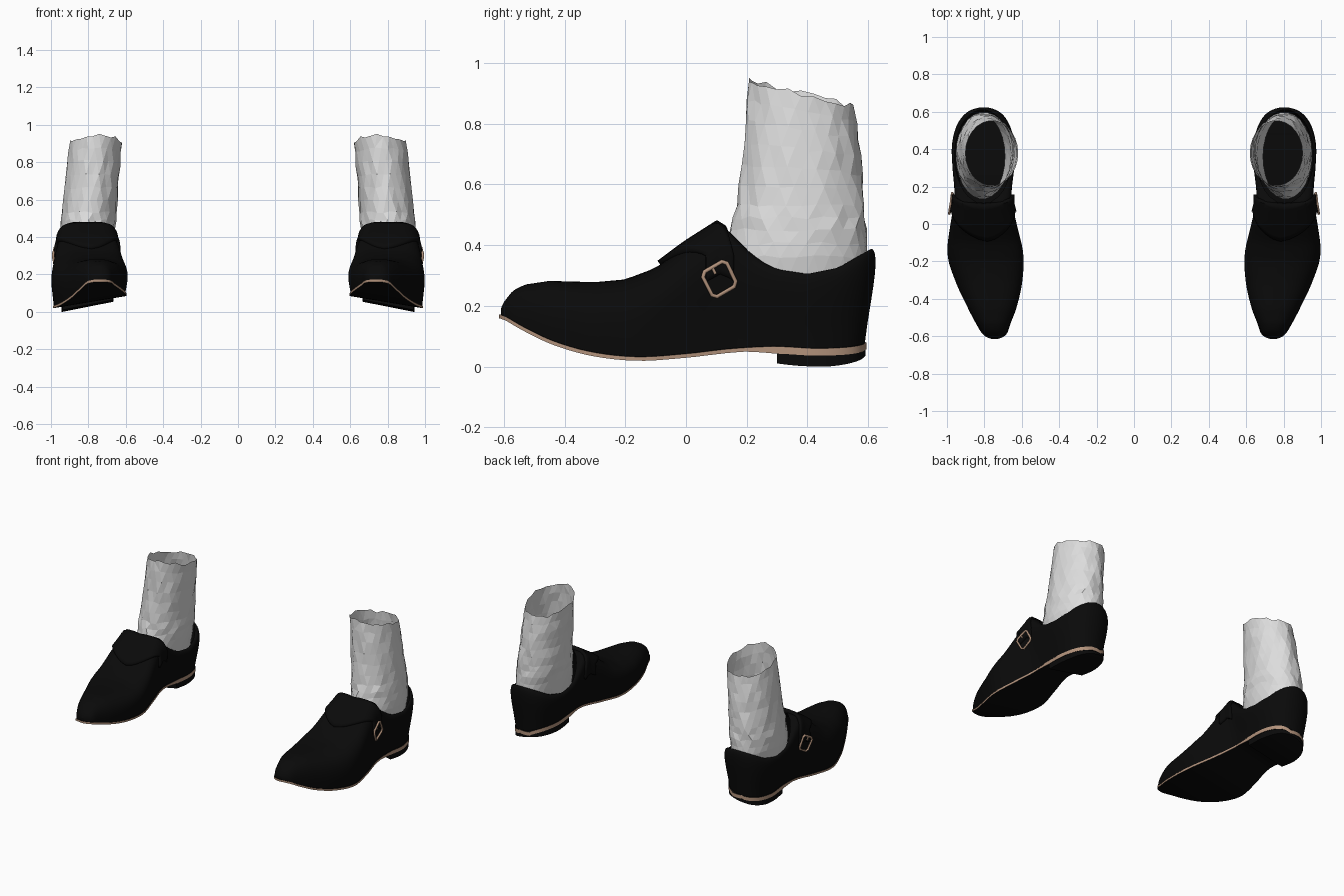
import bpy, bmesh, math, random
from mathutils import Vector

if "Cube" in bpy.data.objects:
    bpy.data.objects.remove(bpy.data.objects["Cube"])

random.seed(4)


def material(name, rgb):
    m = bpy.data.materials.new(name)
    m.diffuse_color = (*rgb, 1)
    m.use_nodes = True
    m.node_tree.nodes["Principled BSDF"].inputs["Base Color"].default_value = m.diffuse_color
    return m


BLACK = material("black leather", (0.003, 0.003, 0.003))
TAN = material("tan trim", (0.45, 0.29, 0.20))
WHITE = material("sock white", (0.72, 0.72, 0.72))

# Outline tables, evenly spaced from toe (0) to heel (1)
OUTER = [.745, .80, .84, .89, .945, .984, .965, .935, .935, .94, .92, .875, .80]
INNER = [.745, .69, .665, .63, .607, .607, .645, .68, .675, .67, .69, .73, .80]
Z_OUT = [.17, .16, .125, .08, .045, .03, .04, .057, .064, .058, .06, .067, .075]
Z_IN = [.17, .167, .15, .125, .105, .095, .105, .12, .12, .115, .11, .10, .08]
# Height of the ridge or rim, and roundness of the section, along y
TOP = [(-.61, .19), (-.6, .212), (-.57, .25), (-.53, .27), (-.45, .282), (-.3, .278),
       (-.2, .287), (-.1, .325), (0, .40), (.11, .47), (.16, .43), (.2, .385),
       (.25, .345), (.3, .32), (.4, .305), (.5, .325), (.61, .388)]
ROUND = [(-.61, .9), (-.3, .75), (0, .5), (.15, .45), (.3, .7), (.61, .7)]
BULGE = [(-.61, 0), (-.5, .012), (-.2, .03), (.61, .03)]
RIDGE = [(-.61, .745), (-.3, .765), (0, .79), (.11, .805), (.61, .81)]


def lerp_table(tab, y):
    for (a, va), (b, vb) in zip(tab, tab[1:]):
        if y <= b:
            return va + (vb - va) * max(0, (y - a) / (b - a))
    return tab[-1][1]


def spline(tab, s):
    k = [2 * tab[0] - tab[1]] + tab + [2 * tab[-1] - tab[-2]]
    f = min(max(s, 0), 1) * (len(tab) - 1)
    i = min(int(f), len(tab) - 2)
    t = f - i
    a, b, c, d = k[i:i + 4]
    return b + .5 * t * (c - a + t * (2 * a - 5 * b + 4 * c - d + t * (3 * (b - c) + d - a)))


def base(s, side):
    """Point on the lower edge of the upper; side 1 is outer, -1 inner."""
    y = -.61 * math.cos(math.pi * s)
    x, z = (OUTER, Z_OUT) if side > 0 else (INNER, Z_IN)
    return Vector((spline(x, s), y if y < 0 else y * .965, spline(z, s)))


def outward(s, side):
    d = base(min(s + .01, 1), side) - base(max(s - .01, 0), side)
    if s in (0, 1):
        return Vector((0, -1 if s == 0 else 1, 0))
    return Vector((d.y, -d.x, 0)).normalized() * side


def upper_point(s, side, t):
    """Point on the leather, t runs from welt (0) to ridge or rim (1)."""
    y = -.61 * math.cos(math.pi * s)
    b = base(s, side)
    half = .152 * math.sqrt(max(0, 1 - ((y - .36) / .25) ** 2)) if y > .11 else 0
    top = Vector((lerp_table(RIDGE, y) + side * half, y, lerp_table(TOP, y)))
    p, a = lerp_table(ROUND, y), t * math.pi / 2
    c = max(0, math.cos(a)) ** p if t < 1 else 0
    q = top + (b - top) * c
    q.z = b.z + (top.z - b.z) * math.sin(a) ** p
    return q + outward(s, side) * lerp_table(BULGE, y) * max(0, math.sin(2 * a)) ** .8


def s_of(y):
    return math.acos(max(-1, min(1, -y / .61))) / math.pi


def finish(name, bm, mats, smooth=True, angle=40):
    bmesh.ops.remove_doubles(bm, verts=bm.verts, dist=.0006)
    bmesh.ops.recalc_face_normals(bm, faces=bm.faces)
    me = bpy.data.meshes.new(name)
    bm.to_mesh(me)
    bm.free()
    ob = bpy.data.objects.new(name, me)
    bpy.context.collection.objects.link(ob)
    for m in mats:
        me.materials.append(m)
    if smooth:
        select(ob)
        bpy.ops.object.shade_smooth_by_angle(angle=math.radians(angle))
    return ob


def select(ob):
    bpy.ops.object.select_all(action='DESELECT')
    ob.select_set(True)
    bpy.context.view_layer.objects.active = ob


def mirror(ob):
    ob.modifiers.new("pair", 'MIRROR').use_mirror_merge = False


def grid(bm, rows, closed=False):
    vs = [[bm.verts.new(p) for p in r] for r in rows]
    for a, b in zip(vs, vs[1:]):
        n = len(a)
        for i in range(n if closed else n - 1):
            j = (i + 1) % n
            bm.faces.new((a[i], a[j], b[j], b[i]))
    return vs


# Leather upper, wrapped around the outline
N, M = 64, 16
around = [(i / N, 1) for i in range(N + 1)] + [(i / N, -1) for i in range(N - 1, 0, -1)]
bm = bmesh.new()
grid(bm, [[upper_point(s, d, k / M) for s, d in around] for k in range(M + 1)], True)
mirror(finish("shoe_upper", bm, [BLACK], angle=60))


# Sole and heel: slabs following the outline, with side faces in their own colour
def slab(name, s0, top, bottom, grow, side_mat):
    bm = bmesh.new()
    n = 56
    ss = [s0 + (1 - s0) * i / n for i in range(n + 1)]
    rows = []
    for s in ss:
        o, i = (base(s, d) + outward(s, d) * grow for d in (1, -1))
        rows.append([Vector((p.x, p.y, f(p))) for p, f in
                     ((o, top), (i, top), (i, bottom), (o, bottom))])
    vs = grid(bm, rows, True)
    bm.faces.ensure_lookup_table()
    for k, f in enumerate(bm.faces):
        f.material_index = side_mat if k % 4 in (1, 3) else 0
    for r in (vs[0], vs[-1]):
        bm.faces.new(r).material_index = side_mat
    mirror(finish(name, bm, [BLACK, TAN], angle=30))


def welt_z(p):
    s = s_of(p.y if p.y < 0 else p.y / .965)
    a, b = base(s, 1), base(s, -1)
    f = (p.x - b.x) / (a.x - b.x) if a.x - b.x > .02 else .5
    return b.z + (a.z - b.z) * min(1, max(0, f))


def sole_bottom(p):
    return welt_z(p) - lerp_table([(-.61, .011), (.2, .011), (.3, .022), (.61, .022)], p.y)


def heel_bottom(p):
    return max(0, .2 * (.935 - p.x)) + .012 * ((p.y - .44) / .15) ** 2


slab("sole", 0, lambda p: welt_z(p) + .002, sole_bottom, .006, 1)
slab("heel_block", s_of(.311), lambda p: sole_bottom(p) + .002, heel_bottom, .003, 0)

# Strap across the instep, narrowing towards the buckle
bm = bmesh.new()
rows = []
for k in range(-20, 21):
    t = 1 - abs(k) / 20 * .78
    side = 1 if k >= 0 else -1
    w = min(1, (1 - t) / .55)
    front, back = -.085 + .145 * w, .105 + .055 * w
    rows.append([upper_point(s_of(front + (back - front) * j / 8), side, t) for j in range(9)])
grid(bm, rows)
strap = finish("strap", bm, [BLACK])
mod = strap.modifiers.new("thickness", 'SOLIDIFY')
mod.thickness, mod.offset = .03, 0
mirror(strap)


# Buckle frame and prong, resting on the outer side of the strap
def on_side(u, v, lift):
    a = math.radians(29)
    y = .11 + u * math.cos(a) - v * math.sin(a)
    z = .288 + u * math.sin(a) + v * math.cos(a)
    lo, hi = 0, 1
    for _ in range(25):
        mid = (lo + hi) / 2
        if upper_point(s_of(y), 1, mid).z < z:
            lo = mid
        else:
            hi = mid
    return upper_point(s_of(y), 1, lo) + Vector((lift, 0, 0))


def tube(name, pts, radius, cyclic):
    cu = bpy.data.curves.new(name, 'CURVE')
    cu.dimensions, cu.bevel_depth, cu.bevel_resolution = '3D', radius, 2
    cu.use_fill_caps = True
    sp = cu.splines.new('POLY')
    sp.points.add(len(pts) - 1)
    for q, p in zip(sp.points, pts):
        q.co = (*p, 1)
    sp.use_cyclic_u = cyclic
    cu.materials.append(TAN)
    ob = bpy.data.objects.new(name, cu)
    bpy.context.collection.objects.link(ob)
    select(ob)
    bpy.ops.object.convert(target='MESH')
    mirror(bpy.context.object)


h, c = .047, .034
frame = [(-c, h), (c, h), (h, c), (h, -c), (c, -h), (-c, -h), (-h, -c), (-h, c)]
tube("buckle_frame", [on_side(u, v, .017) for u, v in frame], .007, True)
tube("buckle_prong", [on_side(-.004, v, .018) for v in (.047, .035, .022)], .005, False)

# Sock: creased open tube, flat faceted, with an uneven top edge
RINGS = [(.22, .81, .36, .12, .22), (.36, .81, .365, .143, .232), (.45, .803, .372, .148, .222),
         (.53, .795, .38, .146, .21), (.65, .785, .382, .143, .197), (.78, .772, .382, .142, .184),
         (.90, .76, .379, .141, .173)]
SEG = 26
rows = []
for k in range(13):
    i, f = min(k // 2, 5), (k - 2 * min(k // 2, 5)) / 2
    z, cx, cy, rx, ry = (a + (b - a) * f for a, b in zip(RINGS[i], RINGS[i + 1]))
    row = []
    for j in range(SEG):
        a = 2 * math.pi * (j + .5 * (k % 2)) / SEG
        crease = 1 + (random.uniform(-.03, .03) if 3 < k < 12 else 0)
        tilt = -.042 * math.sin(a) * max(0, (z - .5) / .4)
        jag = random.uniform(-.01, .01) if k == 12 else random.uniform(-.006, .006)
        row.append(Vector((cx + rx * crease * math.cos(a), cy - ry * crease * math.sin(a),
                           z - tilt + jag)))
    rows.append(row)
bm = bmesh.new()
grid(bm, rows, True)
bmesh.ops.triangulate(bm, faces=bm.faces)
mirror(finish("sock", bm, [WHITE], smooth=False))
